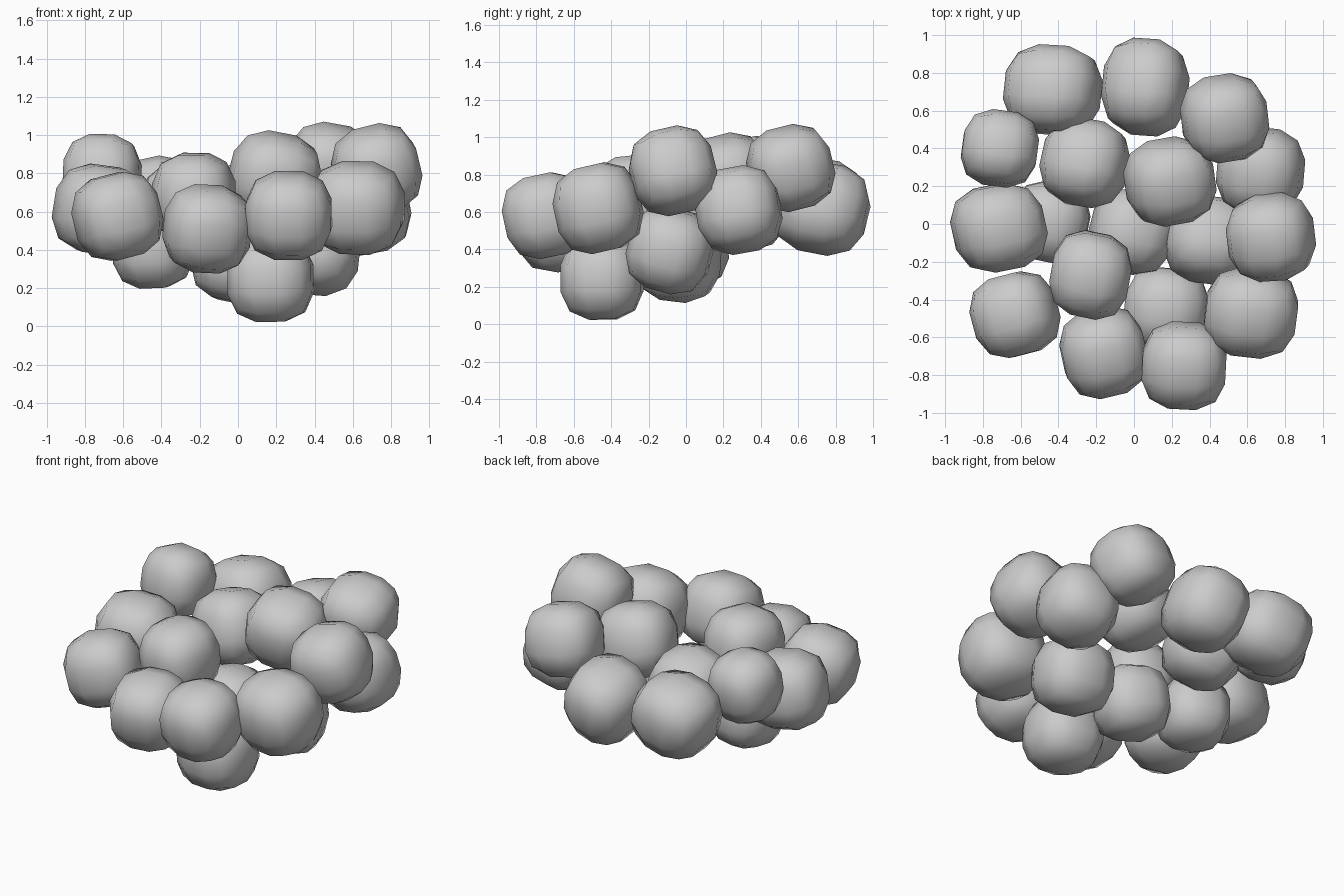
import bpy, bmesh, random
from mathutils import Euler, Vector

random.seed(4)

# Centre of each lump and its x, y, z half-size
R = (0.257, 0.257, 0.257)
LUMPS = [
    # upper ring
    ((-0.43, 0.71, 0.645), (0.285, 0.265, 0.265)),
    ((0.06, 0.725, 0.62), (0.252, 0.285, 0.27)),
    ((0.48, 0.56, 0.835), (0.255, 0.255, 0.25)),
    ((-0.71, 0.40, 0.79), (0.23, 0.225, 0.24)),
    ((-0.26, 0.325, 0.64), R),
    ((0.19, 0.225, 0.785), (0.265, 0.255, 0.255)),
    ((0.67, 0.28, 0.61), R),
    ((-0.715, -0.02, 0.61), (0.277, 0.26, 0.265)),
    ((0.725, -0.07, 0.82), R),
    ((-0.23, -0.27, 0.68), (0.242, 0.257, 0.257)),
    ((-0.63, -0.48, 0.575), (0.255, 0.25, 0.255)),
    ((0.62, -0.47, 0.62), (0.28, 0.262, 0.27)),
    ((-0.16, -0.68, 0.51), (0.255, 0.262, 0.255)),
    ((0.265, -0.75, 0.58), R),
    # lower lumps
    ((-0.445, 0.01, 0.41), (0.235, 0.24, 0.24)),
    ((-0.01, -0.04, 0.345), (0.25, 0.25, 0.25)),
    ((0.40, -0.085, 0.395), (0.265, 0.255, 0.255)),
    ((0.17, -0.45, 0.245), (0.255, 0.25, 0.255)),
]


def lump(name, centre, size):
    """Low-poly lump: a cube cut in thirds and mostly rounded, slightly turned."""
    bm = bmesh.new()
    bmesh.ops.create_cube(bm, size=2)
    bmesh.ops.subdivide_edges(bm, edges=bm.edges[:], cuts=2, use_grid_fill=True)
    turn = Euler([random.uniform(-0.3, 0.3) for _ in range(3)])
    for v in bm.verts:
        v.co = (v.co.normalized() * 0.88 + v.co * 0.12) * 0.94
        v.co.rotate(turn)
        v.co = v.co * Vector(size) + Vector(centre)
        # keep each lump inside the model's overall box
        v.co.z = max(v.co.z, 0.0)
        v.co.y = max(-1.0, min(1.0, v.co.y))
    for f in bm.faces:
        f.smooth = True
    mesh = bpy.data.meshes.new(name)
    bm.to_mesh(mesh)
    bm.free()
    obj = bpy.data.objects.new(name, mesh)
    bpy.context.collection.objects.link(obj)


for i, (c, s) in enumerate(LUMPS):
    lump(f"cluster_lump_{i + 1}", c, s)
